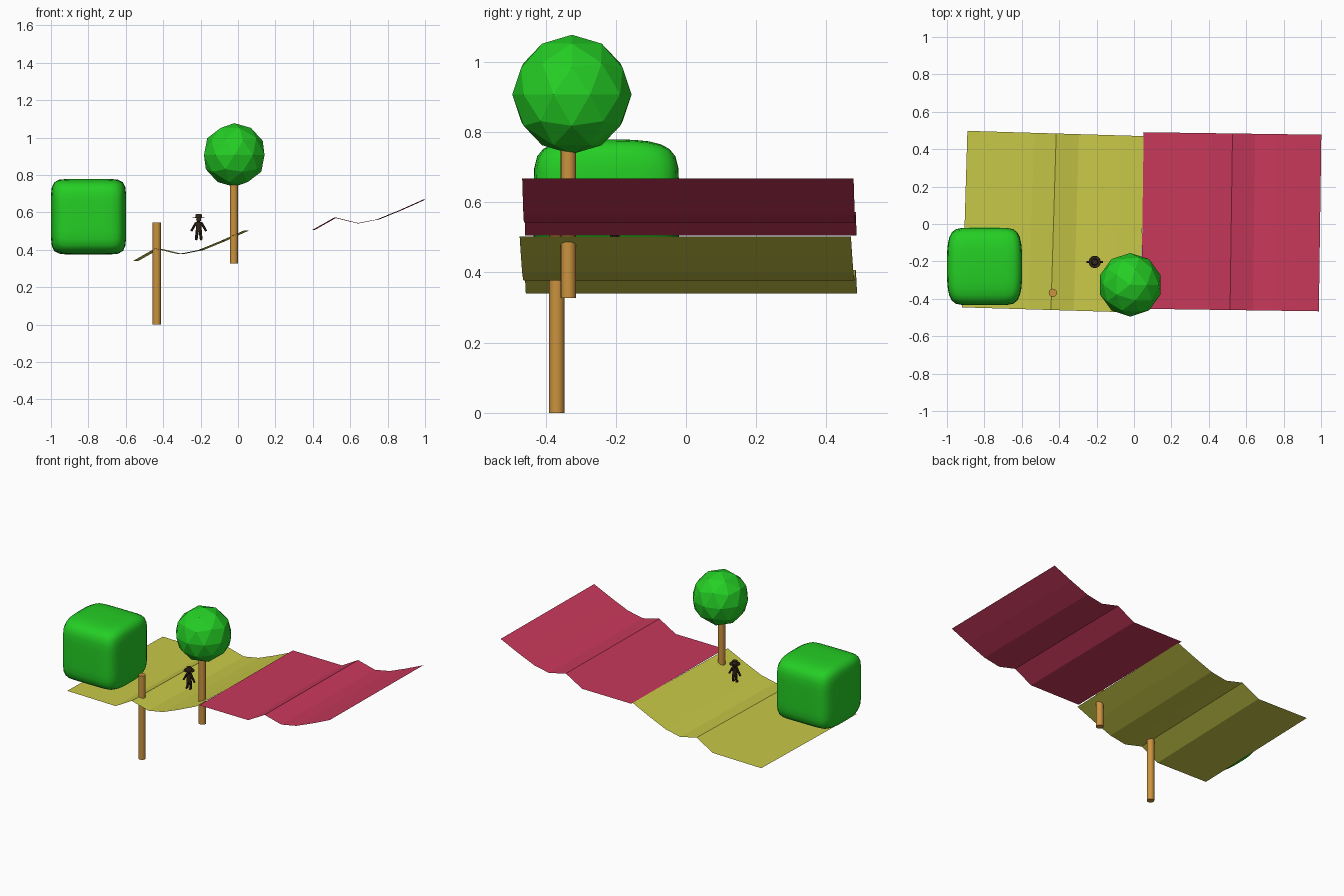
import bpy, bmesh, math
from mathutils import Vector

if "Cube" in bpy.data.objects:
    bpy.data.objects.remove(bpy.data.objects["Cube"])


def material(name, color):
    m = bpy.data.materials.new(name)
    m.diffuse_color = (*color, 1)
    m.use_nodes = True
    m.node_tree.nodes["Principled BSDF"].inputs["Base Color"].default_value = m.diffuse_color
    return m


YELLOW = material("mustard yellow", (0.58, 0.58, 0.065))
RED = material("raspberry red", (0.58, 0.04, 0.105))
GREEN = material("leaf green", (0.018, 0.62, 0.018))
WOOD = material("light wood", (0.60, 0.29, 0.05))
DARK = material("dark brown", (0.035, 0.02, 0.01))


def finish(name, bm, mat, smooth=None):
    me = bpy.data.meshes.new(name)
    bm.to_mesh(me)
    bm.free()
    me.materials.append(mat)
    ob = bpy.data.objects.new(name, me)
    bpy.context.collection.objects.link(ob)
    if smooth is not None:
        bpy.ops.object.select_all(action='DESELECT')
        bpy.context.view_layer.objects.active = ob
        ob.select_set(True)
        bpy.ops.object.shade_smooth_by_angle(angle=math.radians(smooth))
    return ob


def rod(name, a, b, r1, r2, mat, sides=16):
    """Tapered cylinder from point a to point b."""
    a, b = Vector(a), Vector(b)
    bm = bmesh.new()
    bmesh.ops.create_cone(bm, cap_ends=True, segments=sides, radius1=r1,
                          radius2=r2, depth=(b - a).length)
    ob = finish(name, bm, mat, 40)
    ob.location = (a + b) / 2
    ob.rotation_euler = (b - a).to_track_quat('Z', 'Y').to_euler()
    return ob


def ball(name, loc, r, mat, subdiv, scale=(1, 1, 1), smooth=None):
    bm = bmesh.new()
    bmesh.ops.create_icosphere(bm, subdivisions=subdiv, radius=r)
    ob = finish(name, bm, mat, smooth)
    ob.location, ob.scale = loc, scale
    return ob


# Folded ground sheets: one profile, extruded along y
PROFILE = [(-0.475, 0), (-0.118, 0), (0, 0.067), (0.122, 0.037),
           (0.23, 0.058), (0.35, 0.107), (0.475, 0.163)]


def sheet(name, x, z, turn, mat):
    bm = bmesh.new()
    rows = [[bm.verts.new((u, y, h)) for u, h in PROFILE] for y in (-0.472, 0.472)]
    for i in range(len(PROFILE) - 1):
        bm.faces.new((rows[0][i], rows[0][i + 1], rows[1][i + 1], rows[1][i]))
    ob = finish(name, bm, mat)
    ob.location = (x, 0.012, z)
    ob.rotation_euler.z = math.radians(turn)


sheet("yellow_ground", -0.43, 0.34, -1.7, YELLOW)
sheet("red_ground", 0.52, 0.505, -0.8, RED)

# Tree trunks
rod("near_trunk", (-0.434, -0.368, 0), (-0.434, -0.368, 0.545), 0.022, 0.022, WOOD)
rod("tall_trunk", (-0.022, -0.335, 0.327), (-0.022, -0.335, 0.76), 0.022, 0.022, WOOD)

# Faceted round crown
ball("round_crown", (-0.02, -0.325, 0.907), 0.17, GREEN, 2)

# Boxy crown: gridded cube pulled onto a rounded-box surface
bm = bmesh.new()
bmesh.ops.create_cube(bm, size=2)
bmesh.ops.subdivide_edges(bm, edges=bm.edges[:], cuts=9, use_grid_fill=True)
for v in bm.verts:
    lo, hi = 0.3, 1.0
    for _ in range(30):
        t = (lo + hi) / 2
        d = abs(v.co.x * t) ** 8 + abs(v.co.y * t) ** 3.2 + abs(v.co.z * t) ** 7
        lo, hi = (t, hi) if d < 1 else (lo, t)
    v.co *= lo
    v.co = Vector((v.co.x * 0.201, v.co.y * 0.207, v.co.z * 0.202))
boxy = finish("boxy_crown", bm, GREEN, 40)
boxy.location = (-0.799, -0.227, 0.577)

# Small standing figure with a brimmed hat
FX, FY = -0.21, -0.203
rod("torso", (FX, FY, 0.495), (FX, FY, 0.548), 0.013, 0.019, DARK, 10)
ball("head", (FX, FY, 0.561), 0.014, DARK, 2, smooth=40)
rod("hat_brim", (FX, FY, 0.569), (FX, FY, 0.574), 0.033, 0.031, DARK)
rod("hat_crown", (FX, FY, 0.573), (FX, FY, 0.592), 0.019, 0.015, DARK, 12)
for side, s in (("left", -1), ("right", 1)):
    rod(side + "_arm", (FX + s * 0.015, FY, 0.543), (FX + s * 0.04, FY, 0.5),
        0.007, 0.006, DARK, 8)
    rod(side + "_leg", (FX + s * 0.008, FY, 0.505), (FX + s * 0.013, FY, 0.455),
        0.009, 0.007, DARK, 8)
    ball(side + "_shoe", (FX + s * 0.013, FY - 0.006, 0.456), 0.008, DARK, 1, (0.9, 1.7, 0.8), 40)
